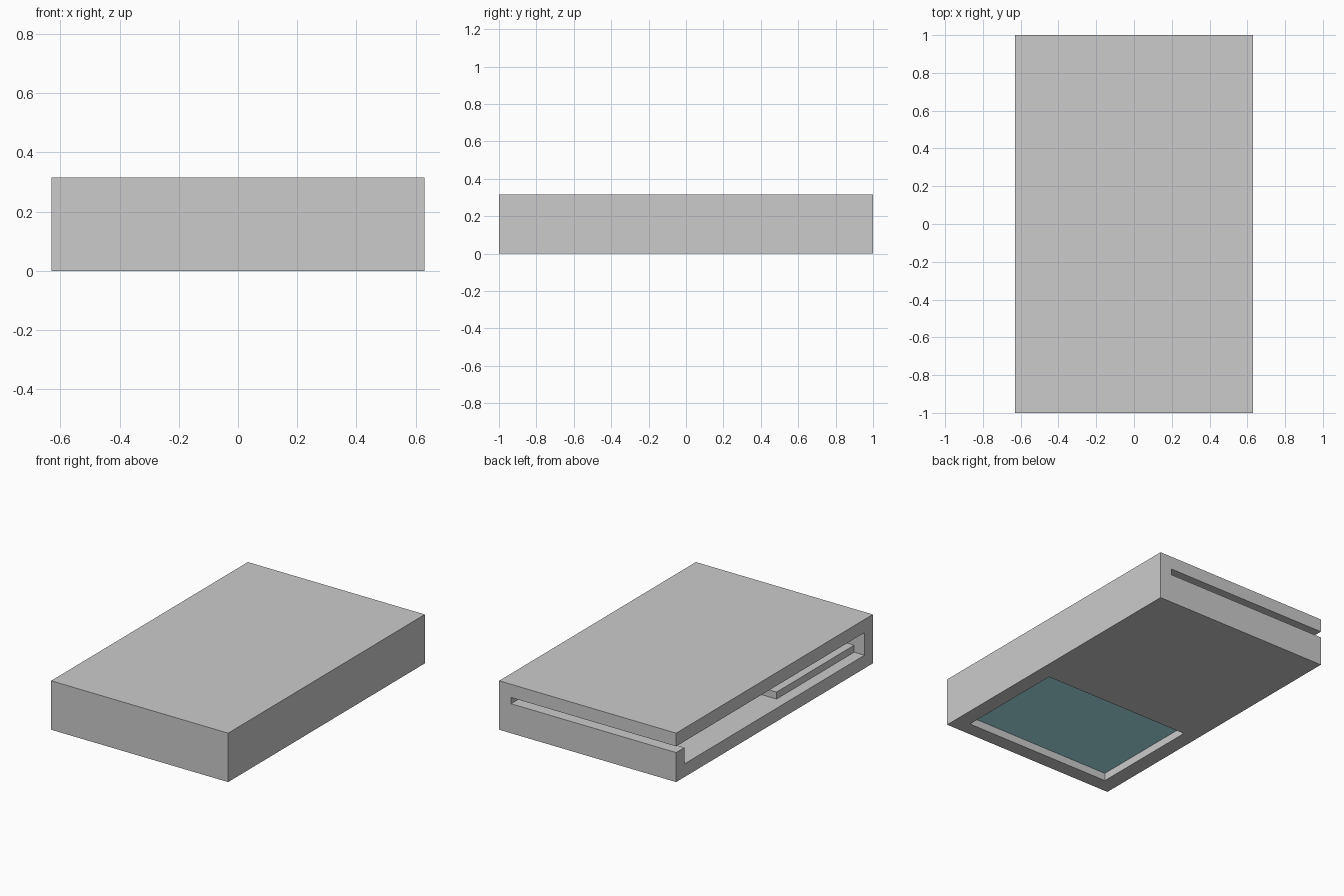
import bpy
from mathutils import Vector

if "Cube" in bpy.data.objects:
    bpy.data.objects.remove(bpy.data.objects["Cube"])


def box(name, lo, hi):
    """Axis-aligned box between two corners."""
    lo, hi = Vector(lo), Vector(hi)
    bpy.ops.mesh.primitive_cube_add(size=1, location=(lo + hi) / 2)
    ob = bpy.context.object
    ob.name = name
    ob.scale = hi - lo
    bpy.ops.object.transform_apply(location=False, rotation=False, scale=True)
    return ob


def cut(target, name, lo, hi):
    """Subtract a box from the target, then remove the cutter."""
    cutter = box(name, lo, hi)
    cutter.hide_render = True
    mod = target.modifiers.new(name, 'BOOLEAN')
    mod.operation = 'DIFFERENCE'
    mod.solver = 'EXACT'
    mod.object = cutter
    bpy.context.view_layer.objects.active = target
    bpy.ops.object.modifier_apply(modifier=name)
    bpy.data.objects.remove(cutter)


W, L, H, T = 0.63, 1.0, 0.315, 0.085   # half width, half length, height, wall

# Case: hollow slab, open on the left side
case = box("case", (-W, -L, 0), (W, L, H))
cut(case, "cavity", (-W - 0.1, -L + T, T), (W - T, L - T, H - T))
# Slot through the back wall, running out at the left
cut(case, "back_slot", (-W - 0.1, L - T - 0.05, 0.19), (W - T, L + 0.1, H - T))
# Window through the floor
cut(case, "window", (-0.53, -0.905, -0.1), (0.53, -0.165, T + 0.03))

# Screen body resting on the floor over the window
box("screen_body", (-0.557, -0.918, T), (0.557, -0.125, 0.13))

# Coloured glass recessed in the window
glass = box("window_glass", (-0.53, -0.905, 0.05), (0.53, -0.165, T + 0.01))
mat = bpy.data.materials.new("teal_glass")
mat.diffuse_color = (0.42, 0.85, 0.9, 1)
mat.use_nodes = True
mat.node_tree.nodes["Principled BSDF"].inputs["Base Color"].default_value = mat.diffuse_color
glass.data.materials.append(mat)
